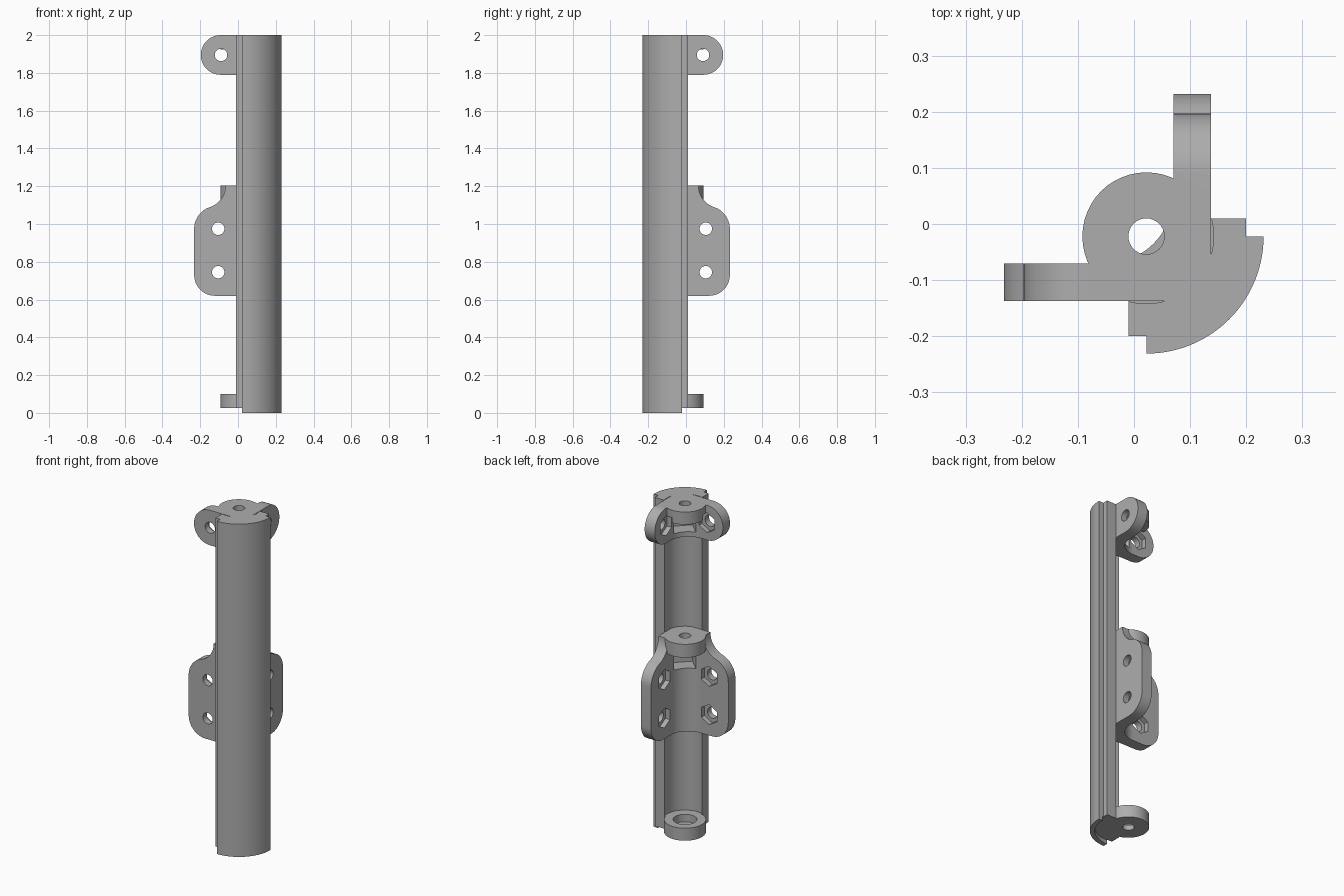
import bpy, bmesh
from math import sin, cos, radians, pi

cube = bpy.data.objects.get("Cube")
if cube:
    bpy.data.objects.remove(cube, do_unlink=True)

AXIS = (0.022, -0.022)      # hinge axis of the column
TAB_IN, TAB_OUT = 0.07, 0.137

grey = bpy.data.materials.new("grey plastic")
grey.use_nodes = True
grey.diffuse_color = (0.42, 0.42, 0.42, 1)
grey.node_tree.nodes["Principled BSDF"].inputs["Base Color"].default_value = grey.diffuse_color

# Ways to place a profile (a, b) extruded along t
MAPS = {
    "up": lambda a, b, t: (a, b, t),
    "left": lambda a, b, t: (t, a, b),
    "right": lambda a, b, t: (-a, -t, b),
}


def arc(cx, cy, r, start, end, n=16):
    angles = [radians(start + (end - start) * i / n) for i in range(n + 1)]
    return [(cx + r * cos(a), cy + r * sin(a)) for a in angles]


def circle(cx, cy, r, n=48):
    return arc(cx, cy, r, 0, 360, n)[:-1]


def prism(name, pts, lo, hi, plane="up"):
    place = MAPS[plane]
    bm = bmesh.new()
    ends = [[bm.verts.new(place(a, b, t)) for a, b in pts] for t in (lo, hi)]
    bm.faces.new(ends[0])
    bm.faces.new(ends[1])
    n = len(pts)
    for i in range(n):
        j = (i + 1) % n
        bm.faces.new((ends[0][i], ends[0][j], ends[1][j], ends[1][i]))
    bmesh.ops.recalc_face_normals(bm, faces=bm.faces)
    mesh = bpy.data.meshes.new(name)
    bm.to_mesh(mesh)
    bm.free()
    mesh.materials.append(grey)
    ob = bpy.data.objects.new(name, mesh)
    bpy.context.collection.objects.link(ob)
    return ob


def combine(body, tool, operation):
    mod = body.modifiers.new(operation.lower(), "BOOLEAN")
    mod.operation = operation
    mod.solver = "EXACT"
    mod.object = tool
    bpy.context.view_layer.objects.active = body
    bpy.ops.object.modifier_apply(modifier=mod.name)
    bpy.data.objects.remove(tool, do_unlink=True)


def add(*args):
    combine(column, prism(*args), "UNION")


def cut(*args):
    combine(column, prism(*args), "DIFFERENCE")


# Quarter-round column with stepped edges
section = arc(*AXIS, 0.209, -90, 0, 32) + [
    (0.2, -0.022), (0.2, 0.01), (TAB_OUT, 0.01),
    (-0.01, -TAB_OUT), (-0.01, -0.2), (0.022, -0.2)]
column = prism("hinge_column", section, 0, 2)

# Round groove down the back, and the recess under the foot
cut("groove", circle(*AXIS, 0.12, 64), 0.1, 2.1)
cut("foot_recess", circle(*AXIS, 0.182, 64), -0.1, 0.025)

# Concave walls joining each pair of tabs
wall = arc(-0.05, 0.05, 0.12, -90, 0, 24) + [
    (TAB_OUT, 0.05), (TAB_OUT, -0.1), (0.1, -TAB_OUT), (-0.05, -TAB_OUT)]
add("middle_wall", wall, 0.62, 1.205)
add("top_wall", wall, 1.79, 2)

# Pivot discs
for name, lo, hi in (("foot", 0.025, 0.1), ("middle", 1.125, 1.205), ("top", 1.925, 2)):
    add(name + "_disc", circle(*AXIS, 0.114), lo, hi)

# Mounting tabs, one pair per height
top_tab = [(0.04, 1.79)] + arc(0.092, 1.895, 0.105, -90, 90, 24) + [(0.04, 2)]
bend = radians(72)
middle_tab = ([(0.04, 0.62)] + arc(0.122, 0.73, 0.11, -90, 0)
              + arc(0.112, 0.975, 0.12, 0, 72)
              + arc(0.112 + 0.24 * cos(bend), 0.975 + 0.24 * sin(bend), 0.12, 252, 180)[1:]
              + [(0.066, 1.205), (0.04, 1.205)])
for side, sign in (("left", 1), ("right", -1)):
    span = (TAB_IN, TAB_OUT)
    add(side + "_top_tab", top_tab, *span, side)
    add(side + "_middle_tab", middle_tab, *span, side)

# Nut slots under the upper discs, open to the back
for lo, hi in ((1.0, 1.125), (1.82, 1.925)):
    slot = [(AXIS[0] + (u - d) * 0.7071, AXIS[1] + (u + d) * 0.7071)
            for u, d in ((-0.06, -0.1), (0.06, -0.1), (0.06, 0.05), (-0.06, 0.05))]
    cut("nut_slot", slot, lo, hi)

# Pivot holes and the foot counterbore
for lo, hi in ((-0.1, 0.15), (1.06, 1.3), (1.87, 2.1)):
    cut("pivot_hole", circle(*AXIS, 0.032, 32), lo, hi)
cut("counterbore", circle(*AXIS, 0.065), 0.055, 0.2)

# Screw holes with hexagonal nut recesses on the inner faces
for side in ("left", "right"):
    for a, z in ((0.105, 0.745), (0.105, 0.975), (0.09, 1.895)):
        cut("screw_hole", circle(a, z, 0.033, 32), 0.03, 0.2, side)
        hexagon = [(a + 0.06 * sin(i * pi / 3), z + 0.06 * cos(i * pi / 3)) for i in range(6)]
        cut("nut_recess", hexagon, 0.03, 0.1, side)

# Smooth the round surfaces, keep the edges sharp
bpy.ops.object.select_all(action="DESELECT")
column.select_set(True)
bpy.context.view_layer.objects.active = column
bpy.ops.object.shade_smooth_by_angle(angle=radians(30))
